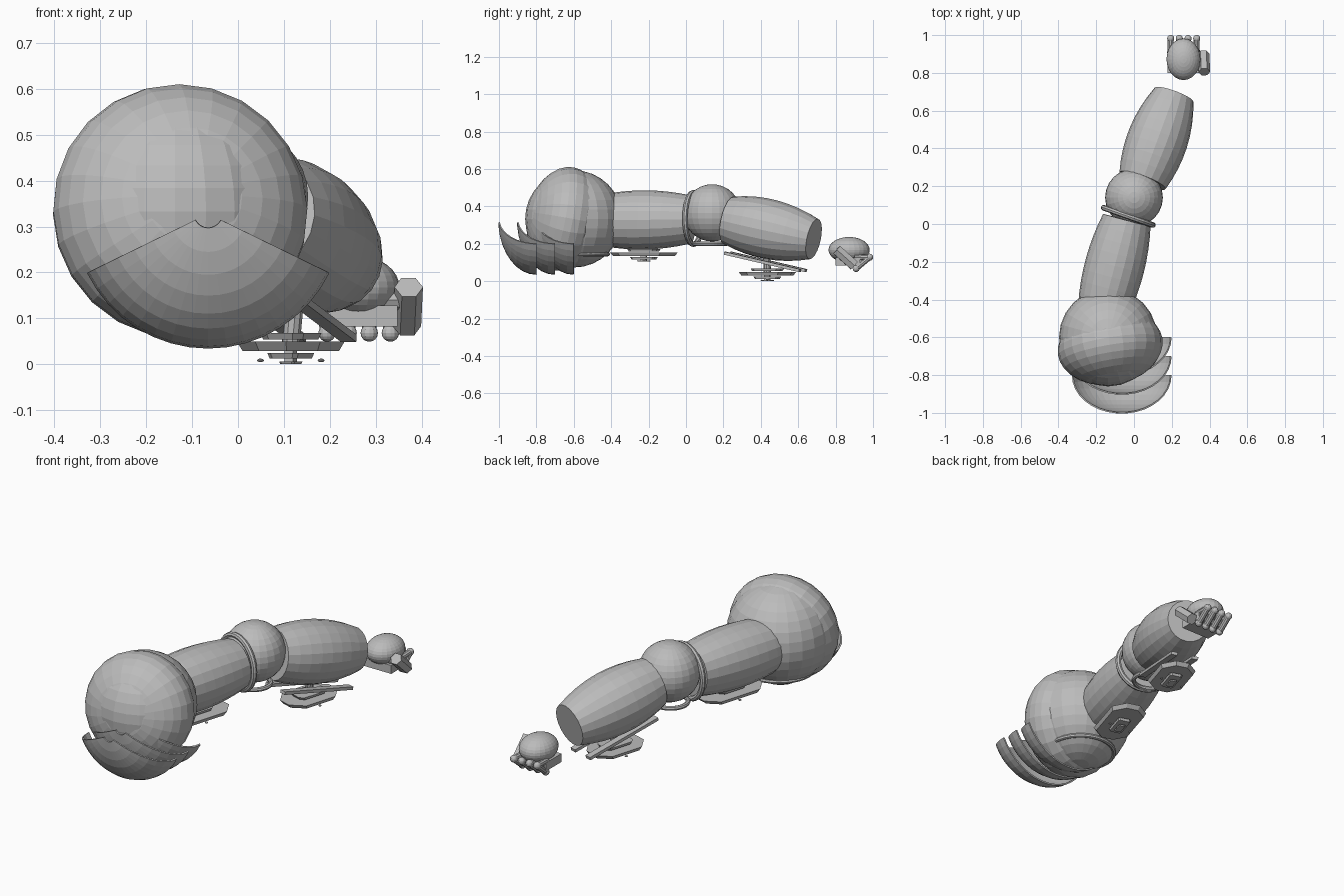
import bpy, bmesh, math
from mathutils import Matrix, Vector

if "Cube" in bpy.data.objects:
    bpy.data.objects.remove(bpy.data.objects["Cube"])

metal = bpy.data.materials.new("plain_grey")
metal.diffuse_color = (0.5, 0.5, 0.5, 1)
metal.use_nodes = True
metal.node_tree.nodes["Principled BSDF"].inputs["Base Color"].default_value = metal.diffuse_color


def finish(bm, name, matrix=Matrix()):
    bmesh.ops.recalc_face_normals(bm, faces=bm.faces)
    me = bpy.data.meshes.new(name)
    bm.to_mesh(me)
    bm.free()
    me.materials.append(metal)
    ob = bpy.data.objects.new(name, me)
    ob.matrix_world = matrix
    bpy.context.collection.objects.link(ob)
    return ob


def frame(loc, axis, scale=(1, 1, 1)):
    """Local z points along axis."""
    rot = Vector(axis).to_track_quat('Z', 'Y').to_matrix().to_4x4()
    return Matrix.Translation(loc) @ rot @ Matrix.Diagonal((*scale, 1))


def ball(name, loc, radii, axis=(0, 0, 1), seg=24, rings=16):
    bm = bmesh.new()
    bmesh.ops.create_uvsphere(bm, u_segments=seg, v_segments=rings, radius=1)
    return finish(bm, name, frame(loc, axis, radii))


def lathe(name, profile, matrix, seg=24, closed=False):
    """Spin (radius, height) points round local z."""
    bm = bmesh.new()
    loops = []
    for r, h in profile:
        loops.append([bm.verts.new((r * math.cos(2 * math.pi * i / seg),
                                    r * math.sin(2 * math.pi * i / seg), h)) for i in range(seg)])
    pairs = list(zip(loops, loops[1:]))
    if closed:
        pairs.append((loops[-1], loops[0]))
    else:
        bm.faces.new(loops[0])
        bm.faces.new(loops[-1])
    for a, b in pairs:
        for i in range(seg):
            j = (i + 1) % seg
            bm.faces.new((a[i], a[j], b[j], b[i]))
    return finish(bm, name, matrix)


def barrel(name, a, b, r_start, r_mid, r_end):
    a, b = Vector(a), Vector(b)
    length = (b - a).length
    prof = []
    for k in range(9):
        t = k / 8
        bulge = 4 * t * (1 - t)
        base = r_start + (r_end - r_start) * t
        prof.append((base + (r_mid - (r_start + r_end) / 2) * bulge, t * length))
    return lathe(name, prof, frame(a, b - a), 20)


def ring(name, loc, axis, major, minor, seg=32):
    prof = [(major + minor * math.cos(k * math.pi / 4), minor * math.sin(k * math.pi / 4)) for k in range(8)]
    return lathe(name, prof, frame(loc, axis), seg, True)


def rod(name, a, b, r, seg=10):
    a, b = Vector(a), Vector(b)
    return lathe(name, [(r, 0), (r, (b - a).length)], frame(a, b - a), seg)


def box(name, loc, size, yaw=0, pitch=0):
    bm = bmesh.new()
    bmesh.ops.create_cube(bm, size=1)
    m = Matrix.Translation(loc) @ Matrix.Rotation(yaw, 4, 'Z') @ Matrix.Rotation(pitch, 4, 'X')
    return finish(bm, name, m @ Matrix.Diagonal((*size, 1)))


def plate(name, loc, w, l, h, chamfer, yaw, taper=0.9):
    """Chamfered eight-sided plate, narrower underneath."""
    x, y, c = w / 2, l / 2, chamfer
    pts = [(x, y - c), (x - c, y), (c - x, y), (-x, y - c), (-x, c - y), (c - x, -y), (x - c, -y), (x, c - y)]
    bm = bmesh.new()
    lo = [bm.verts.new((p[0] * taper, p[1] * taper, -h / 2)) for p in pts]
    hi = [bm.verts.new((p[0], p[1], h / 2)) for p in pts]
    bm.faces.new(lo)
    bm.faces.new(hi)
    for i in range(8):
        j = (i + 1) % 8
        bm.faces.new((lo[i], lo[j], hi[j], hi[i]))
    return finish(bm, name, Matrix.Translation(loc) @ Matrix.Rotation(yaw, 4, 'Z'))


# shoulder joint, its flattened cap and underside ring
ball("shoulder_joint", (-0.137, -0.6, 0.333), (0.26, 0.26, 0.26))
ball("shoulder_cap", (-0.126, -0.65, 0.333), (0.28, 0.28, 0.198), (0.16, -0.97, 0.18))
ring("shoulder_ring", (-0.137, -0.59, 0.145), (0, 0, 1), 0.172, 0.012)

# three overlapping shoulder shells
for n in range(3):
    bm = bmesh.new()
    rows = []
    for i in range(9):
        t = 0.105 + (math.pi / 2 - 0.105) * i / 8
        row = []
        for j in range(17):
            a = math.radians(-64 + 8 * j)
            r = 0.29 * math.sin(t)
            row.append(bm.verts.new((-0.065 + r * math.sin(a), -1 + n * 0.1 + 0.2 * (1 - math.cos(t)),
                                     0.328 - r * math.cos(a))))
        rows.append(row)
    for p, q in zip(rows, rows[1:]):
        for j in range(16):
            bm.faces.new((p[j], p[j + 1], q[j + 1], q[j]))
    shell = finish(bm, "shoulder_shell_%d" % (n + 1))
    mod = shell.modifiers.new("thickness", 'SOLIDIFY')
    mod.thickness = 0.008
    mod.offset = 0

# arm segments and elbow
barrel("upper_arm", (-0.165, -0.46, 0.325), (-0.038, 0.02, 0.33), 0.135, 0.158, 0.13)
ring("elbow_cuff", (-0.03, 0.04, 0.335), (0.33, 0.94, 0), 0.138, 0.015)
ball("elbow_joint", (0, 0.14, 0.365), (0.153, 0.153, 0.153))
ring("elbow_ring", (0, 0.13, 0.2), (0, 0, 1), 0.085, 0.012)
barrel("forearm", (0.045, 0.23, 0.325), (0.212, 0.683, 0.225), 0.13, 0.16, 0.11)

# stacked plates beneath each arm segment
YAW = math.radians(-17)


def plate_stack(name, x, y, z, length):
    plate(name + "_plate", (x, y, z), 0.19, length, 0.02, 0.06, YAW)
    plate(name + "_spacer", (x, y, z + 0.022), 0.1, 0.17, 0.014, 0.02, YAW)
    plate(name + "_boss", (x, y, z - 0.021), 0.07, 0.14, 0.012, 0.01, YAW)
    plate(name + "_boss_tip", (x, y, z - 0.036), 0.035, 0.07, 0.006, 0.005, YAW)
    box(name + "_boss_stem", (x, y, z - 0.02), (0.02, 0.03, 0.034), YAW)
    for s in (-1, 1):
        ball(name + "_bolt", (x + s * 0.066, y, z - 0.031), (0.008, 0.008, 0.004), seg=10, rings=6)


plate_stack("upper_arm", -0.095, -0.225, 0.144, 0.36)
plate_stack("forearm", 0.115, 0.435, 0.0393, 0.3)

# two sloping rails between forearm and its plates
for s in (-1, 1):
    box("forearm_rail", (0.125 + s * 0.055, 0.425 - s * 0.016, 0.103), (0.035, 0.43, 0.016), YAW,
        math.radians(-12.5))
rod("forearm_strut", (0.125, 0.43, 0.15), (0.115, 0.435, 0.045), 0.02)

# hand: rounded back, palm block, curled fingers and thumb
ball("hand_back", (0.262, 0.872, 0.167), (0.09, 0.11, 0.069))
box("palm_block", (0.262, 0.865, 0.105), (0.17, 0.13, 0.045))
for i in range(4):
    x = 0.194 + i * 0.046
    path = [(x, 0.9, 0.125), (x, 0.982, 0.128), (x, 0.91, 0.068)]
    for a, b in zip(path, path[1:]):
        rod("finger_segment", a, b, 0.016)
    for p in path[1:]:
        ball("finger_knuckle", p, (0.019, 0.019, 0.019), seg=12, rings=8)
rod("thumb", (0.372, 0.805, 0.168), (0.368, 0.9, 0.083), 0.031, 6)
rod("thumb_base", (0.31, 0.83, 0.14), (0.37, 0.84, 0.14), 0.022, 8)
